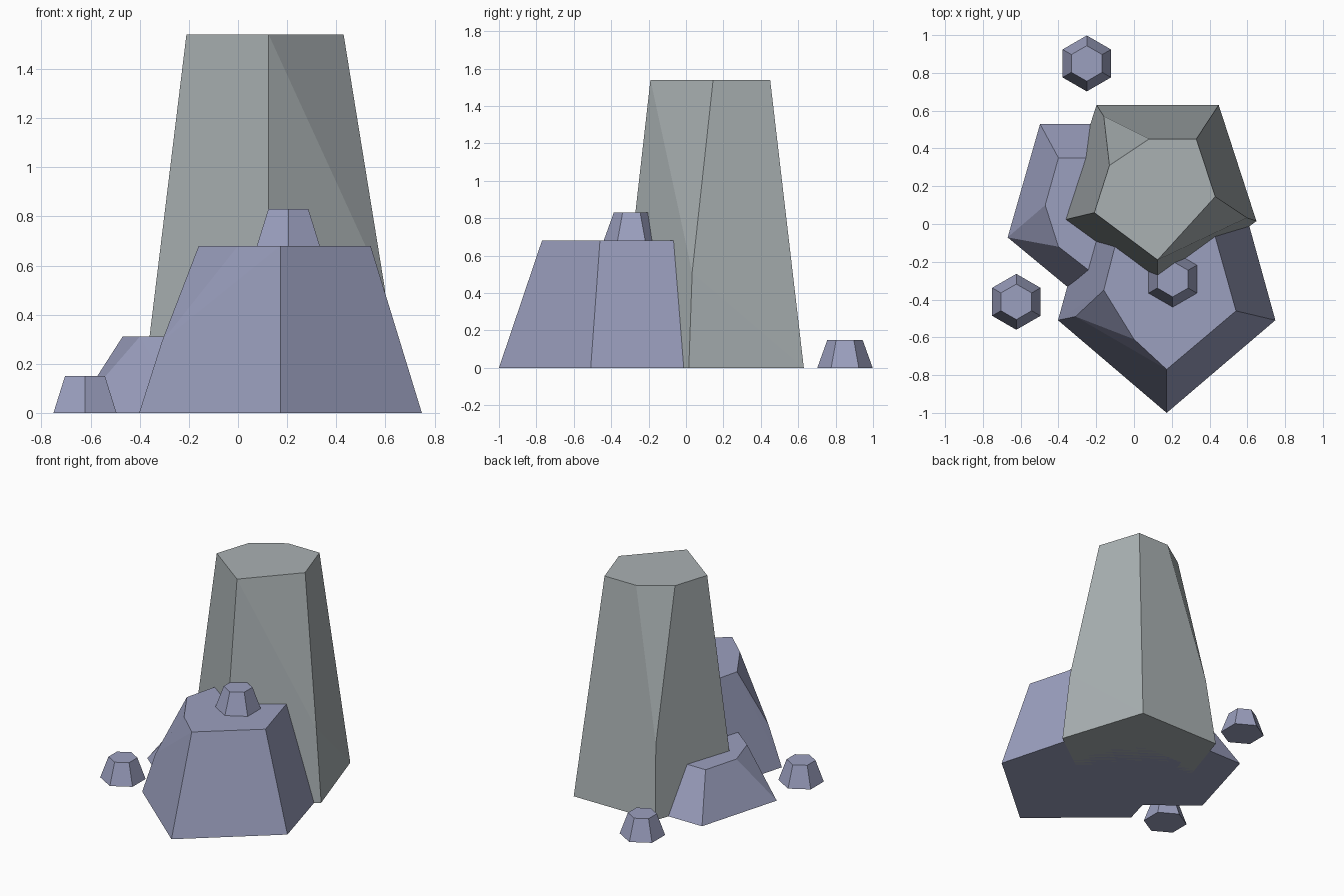
import bpy, bmesh, math

if "Cube" in bpy.data.objects:
    bpy.data.objects.remove(bpy.data.objects["Cube"])


def material(name, color):
    m = bpy.data.materials.new(name)
    m.diffuse_color = (*color, 1)
    m.use_nodes = True
    m.node_tree.nodes["Principled BSDF"].inputs["Base Color"].default_value = m.diffuse_color
    return m


GREY = material("pale_stone", (0.40, 0.44, 0.45))
BLUE = material("blue_stone", (0.33, 0.35, 0.52))


def ring(cx, cy, rx, ry, z, sides):
    """Polygon ring with its first corner pointing to the front (-y)."""
    return [(cx + rx * math.sin(2 * math.pi * i / sides),
             cy - ry * math.cos(2 * math.pi * i / sides), z) for i in range(sides)]


def rock(name, points, mat):
    """Flat-faced convex rock around the given corners."""
    bm = bmesh.new()
    for p in points:
        bm.verts.new(p)
    bmesh.ops.convex_hull(bm, input=bm.verts)
    bmesh.ops.dissolve_limit(bm, angle_limit=math.radians(1.5),
                             verts=bm.verts, edges=bm.edges)
    bmesh.ops.recalc_face_normals(bm, faces=bm.faces)
    mesh = bpy.data.meshes.new(name)
    bm.to_mesh(mesh)
    bm.free()
    ob = bpy.data.objects.new(name, mesh)
    bpy.context.collection.objects.link(ob)
    mesh.materials.append(mat)


def at(z, *xy):
    return [(x, y, z) for x, y in xy]


# tall pillar: pentagon foot, chipped corners at back left and right
rock("tall_rock",
     ring(0.125, 0.185, 0.55, 0.55, 0, 5)
     + at(0.51, (-0.16, 0.57), (0.597, 0.033))
     + at(1.54, (0.125, -0.19), (0.43, 0.145), (0.33, 0.45),
          (0.08, 0.45), (-0.13, 0.31), (-0.21, 0.06)), GREY)

# front boulder: front left corner chipped
rock("front_rock",
     ring(0.173, -0.29, 0.605, 0.71, 0, 5)
     + at(0.29, (-0.31, -0.49))
     + at(0.68, (0.173, -0.77), (0.54, -0.46), (0.40, 0.04),
          (-0.06, 0.04), (-0.16, -0.35), (0.0, -0.61)), BLUE)

# low side boulder: left corner chipped down to the foot
rock("side_rock",
     ring(-0.22, 0.095, 0.472, 0.537, 0, 5)
     + at(0.31, (-0.22, -0.26), (0.07, -0.01), (-0.04, 0.35),
          (-0.40, 0.35), (-0.47, 0.10), (-0.40, -0.12)), BLUE)

# three hexagonal pebbles
for name, x, y, z in (("pebble_back", -0.25, 0.85, 0),
                      ("pebble_left", -0.623, -0.412, 0),
                      ("pebble_top", 0.205, -0.292, 0.68)):
    rock(name, ring(x, y, 0.148, 0.148, z, 6)
         + ring(x, y, 0.094, 0.094, z + 0.15, 6), BLUE)
